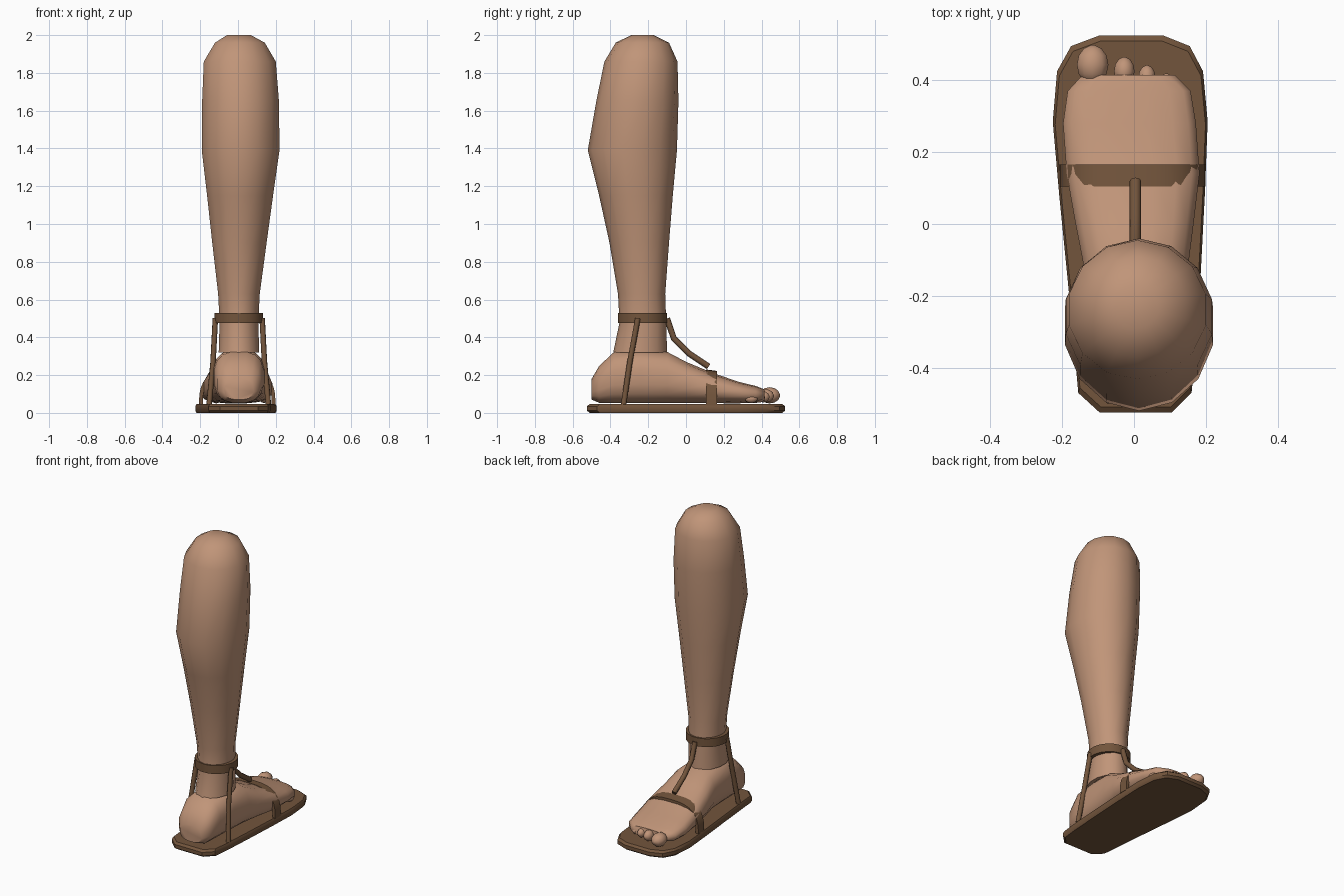
import bpy, bmesh
from math import sin, cos, pi, radians, copysign

if "Cube" in bpy.data.objects:
    bpy.data.objects.remove(bpy.data.objects["Cube"])


def material(name, color):
    m = bpy.data.materials.new(name)
    m.diffuse_color = (*color, 1)
    m.use_nodes = True
    m.node_tree.nodes["Principled BSDF"].inputs["Base Color"].default_value = m.diffuse_color
    return m


SKIN = material("skin", (0.53, 0.30, 0.19))
LEATHER = material("leather", (0.17, 0.09, 0.045))


def loft(name, rings, mat, angle=40, caps=True, closed=False):
    """Skin a list of equal-length rings into one mesh."""
    bm = bmesh.new()
    vs = [[bm.verts.new(p) for p in r] for r in rings]
    n = len(vs[0])
    pairs = list(zip(vs, vs[1:])) + ([(vs[-1], vs[0])] if closed else [])
    for a, b in pairs:
        for i in range(n):
            j = (i + 1) % n
            bm.faces.new((a[i], a[j], b[j], b[i]))
    if caps and not closed:
        bm.faces.new(vs[0])
        bm.faces.new(vs[-1])
    bmesh.ops.recalc_face_normals(bm, faces=bm.faces)
    me = bpy.data.meshes.new(name)
    bm.to_mesh(me)
    bm.free()
    ob = bpy.data.objects.new(name, me)
    bpy.context.collection.objects.link(ob)
    me.materials.append(mat)
    bpy.context.view_layer.objects.active = ob
    ob.select_set(True)
    bpy.ops.object.shade_smooth_by_angle(angle=radians(angle))
    ob.select_set(False)
    return ob


def oval(lo_u, hi_u, lo_v, hi_v, n=14, power=1.0):
    """Rounded cross-section filling a box; power < 1 makes it squarer."""
    pts = []
    for i in range(n):
        a = 2 * pi * (i + 0.5) / n
        c, s = (copysign(abs(t) ** power, t) for t in (cos(a), sin(a)))
        pts.append(((lo_u + hi_u) / 2 + c * (hi_u - lo_u) / 2,
                    (lo_v + hi_v) / 2 + s * (hi_v - lo_v) / 2))
    return pts


def tube(name, points, radius):
    cu = bpy.data.curves.new(name, 'CURVE')
    cu.dimensions = '3D'
    cu.bevel_depth = radius
    cu.bevel_resolution = 2
    cu.use_fill_caps = True
    sp = cu.splines.new('POLY')
    sp.points.add(len(points) - 1)
    for p, co in zip(sp.points, points):
        p.co = (*co, 1)
    ob = bpy.data.objects.new(name, cu)
    bpy.context.collection.objects.link(ob)
    cu.materials.append(LEATHER)


# Lower leg: z, x range, y range
LEG = [(0.32, -.105, .115, -.385, -.10), (0.48, -.10, .11, -.352, -.105),
       (0.63, -.108, .118, -.36, -.11), (0.90, -.14, .155, -.405, -.09),
       (1.15, -.168, .19, -.46, -.07), (1.39, -.197, .225, -.52, -.048),
       (1.65, -.195, .222, -.475, -.04), (1.86, -.186, .205, -.432, -.045),
       (1.96, -.125, .145, -.372, -.09), (2.0, -.06, .07, -.29, -.17)]
loft("lower_leg", [[(x, y, z) for x, y in oval(*r)] for z, *r in LEG], SKIN, 60)

# Foot from heel to toe root: y, x range, z range
FOOT = [(-.50, -.075, .085, .07, .18), (-.46, -.112, .122, .052, .25),
        (-.38, -.128, .138, .05, .325), (-.24, -.135, .145, .05, .335),
        (-.10, -.145, .155, .05, .325), (0.0, -.165, .168, .05, .272),
        (.14, -.19, .185, .05, .213), (.28, -.2, .175, .05, .165),
        (.37, -.187, .16, .052, .143), (.415, -.145, .115, .062, .125)]
loft("foot", [[(x, y, z) for x, z in oval(*r, n=16, power=.75)] for y, *r in FOOT], SKIN, 60)

# Toes: centre and half sizes
TOES = [(-.115, .443, .093, .046, .055, .043), (-.027, .425, .09, .03, .04, .035),
        (.036, .408, .085, .025, .034, .03), (.09, .385, .08, .024, .034, .026),
        (.138, .345, .075, .024, .034, .023)]
for i, (x, y, z, a, b, c) in enumerate(TOES):
    rings = []
    for k in range(7):
        t = pi * (k + .25) / 6.5
        rings.append([(x + a * sin(t) * u, y - b * cos(t), z + c * sin(t) * v)
                      for u, v in oval(-1, 1, -1, 1, n=10)])
    loft(f"toe_{i + 1}", rings, SKIN, 60)

# Sandal sole with chamfered rims
SOLE = [(-.095, .525), (.08, .525), (.155, .495), (.192, .425), (.205, .285),
        (.197, .08), (.185, -.15), (.172, -.36), (.16, -.47), (.105, -.525),
        (-.095, -.525), (-.155, -.47), (-.165, -.36), (-.185, -.15),
        (-.208, .08), (-.226, .285), (-.214, .425), (-.175, .495)]
loft("sole", [[(x * s, y * s, z) for x, y in SOLE]
              for z, s in ((0, .97), (.012, 1), (.035, 1), (.047, .97))], LEATHER, 30)

# Ankle band: a closed ring of rectangular section
outer, inner = oval(-.126, .134, -.362, -.098, 20), oval(-.104, .112, -.345, -.115, 20)
loft("ankle_band", [[(x, y, z) for x, y in o] for o, z in
                    ((outer, .475), (outer, .53), (inner, .53), (inner, .475))],
     LEATHER, 30, closed=True)

# Instep strap: arch over the foot
rings = []
for k in range(17):
    a = pi * k / 16
    c, s = (copysign(abs(t) ** .7, t) for t in (cos(a), sin(a)))
    rings.append([(-.004 + w * c, y, .04 + h * s) for w, h, y in
                  ((.203, .19, .105), (.203, .182, .165), (.183, .16, .165), (.183, .168, .105))])
loft("instep_strap", rings, LEATHER, 30)

# Cords: one down the front, one on each side of the ankle
tube("front_cord", [(.004, -.10, .5), (.004, -.065, .395), (.004, .015, .315), (.004, .12, .245)], .016)
for side, name in ((-1, "left"), (1, "right")):
    tube(f"{name}_cord", [(.004 + side * .124, -.255, .5), (.004 + side * .136, -.297, .27),
                          (.004 + side * .157, -.33, .045)], .015)
